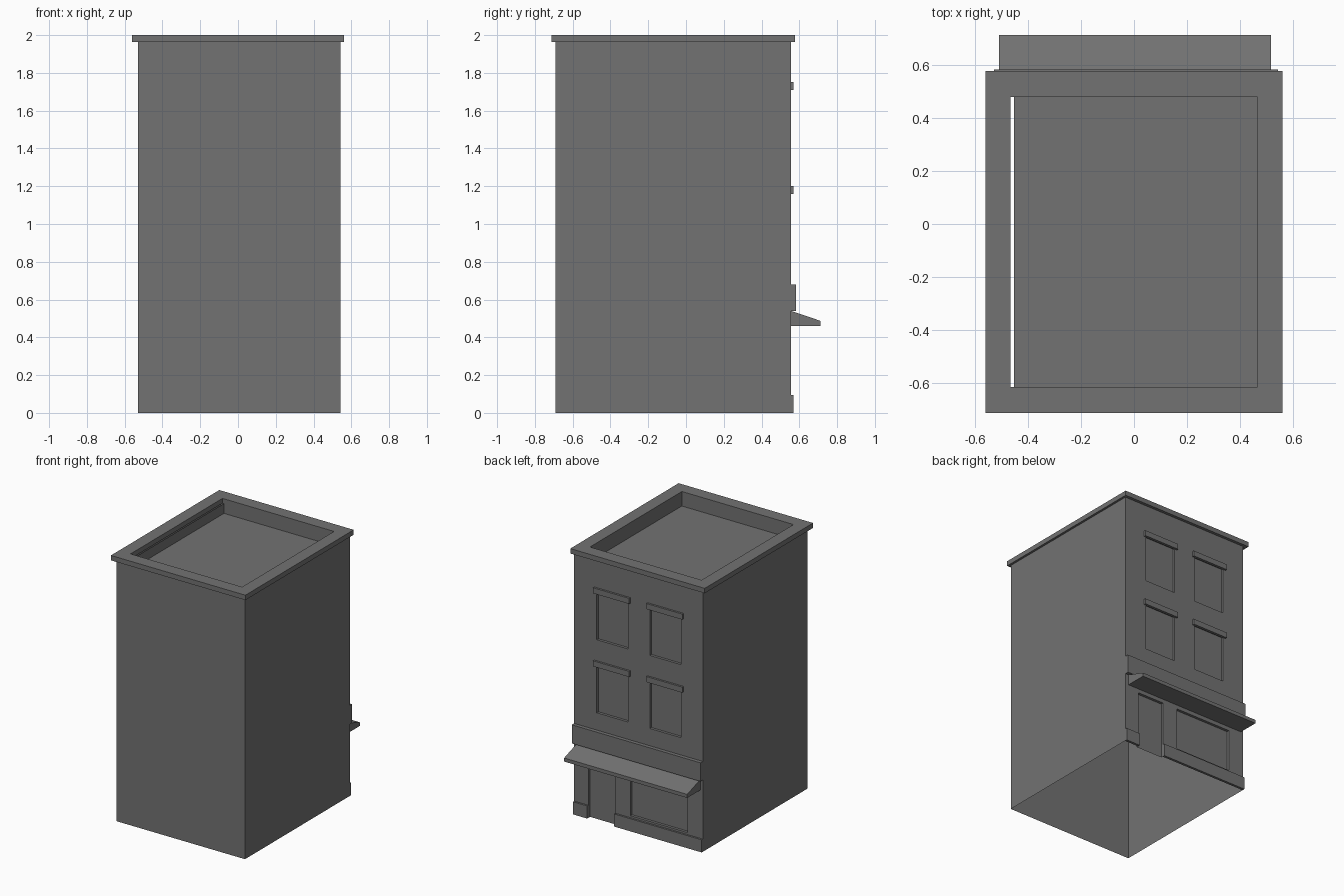
import bpy, bmesh

if "Cube" in bpy.data.objects:
    bpy.data.objects.remove(bpy.data.objects["Cube"])

grey = bpy.data.materials.new("dark_grey")
grey.diffuse_color = (0.17, 0.17, 0.17, 1)
grey.use_nodes = True
grey.node_tree.nodes["Principled BSDF"].inputs["Base Color"].default_value = grey.diffuse_color


def mesh_object(name, bm):
    bmesh.ops.recalc_face_normals(bm, faces=bm.faces)
    me = bpy.data.meshes.new(name)
    bm.to_mesh(me)
    bm.free()
    me.materials.append(grey)
    ob = bpy.data.objects.new(name, me)
    bpy.context.collection.objects.link(ob)
    return ob


def box(name, x, y, z):
    bm = bmesh.new()
    bmesh.ops.create_cube(bm, size=1)
    for v in bm.verts:
        v.co = [r[0] if c < 0 else r[1] for c, r in zip(v.co, (x, y, z))]
    return mesh_object(name, bm)


def cut(target, *ranges):
    cutter = box("cutter", *ranges)
    cutter.hide_render = True
    mod = target.modifiers.new("cut", 'BOOLEAN')
    mod.operation = 'DIFFERENCE'
    mod.solver = 'EXACT'
    mod.object = cutter
    bpy.context.view_layer.objects.active = target
    bpy.ops.object.modifier_apply(modifier=mod.name)
    bpy.data.objects.remove(cutter)


def remove_level(ob, level, flip=False):
    """Delete the horizontal faces at one height."""
    bm = bmesh.new()
    bm.from_mesh(ob.data)
    faces = [f for f in bm.faces if all(abs(v.co.z - level) < 1e-4 for v in f.verts)]
    bmesh.ops.delete(bm, geom=faces, context='FACES')
    if flip:
        bmesh.ops.reverse_faces(bm, faces=bm.faces)
    bm.to_mesh(ob.data)
    bm.free()


L, R, WALL = -0.529, 0.543, 0.555
DEPTH = (WALL - 0.02, 0.7)

# Main block: hollow shell with recessed windows, shop window and doorway
body = box("building_body", (L, R), (-0.692, WALL), (0, 1.965))
for cx in (-0.218, 0.225):
    for z in (0.81, 1.36):
        cut(body, (cx - 0.13, cx + 0.13), DEPTH, (z, z + 0.36))
        box("window_lintel", (cx - 0.15, cx + 0.15), (WALL - 0.005, 0.57),
            (z + 0.35, z + 0.392))
cut(body, (-0.40, 0.075), DEPTH, (0.11, 0.43))
cut(body, (0.2, 0.425), DEPTH, (-0.05, 0.43))
remove_level(body, 1.965)
remove_level(body, 0)

# Cornice ring around the roof
cornice = box("roof_cornice", (-0.56, 0.56), (-0.712, 0.577), (1.963, 2.0))
cut(cornice, (-0.465, 0.465), (-0.615, 0.479), (1.9, 2.1))

# Sunken roof: floor and inner parapet walls
roof = box("sunken_roof", (-0.453, 0.466), (-0.616, 0.48), (1.89, 1.964))
remove_level(roof, 1.964, flip=True)

# Shop fascia board and plinths either side of the door
box("fascia_board", (L, R), (WALL - 0.005, 0.583), (0.54, 0.68))
box("plinth_wide", (L, 0.2), (WALL - 0.005, 0.569), (0, 0.095))
box("plinth_narrow", (0.425, R), (WALL - 0.005, 0.569), (0, 0.095))

# Sloping awning from a side profile
profile = [(WALL, 0.46), (0.713, 0.46), (0.713, 0.487), (WALL, 0.54)]
bm = bmesh.new()
face = bm.faces.new([bm.verts.new((-0.509, y, z)) for y, z in profile])
ext = bmesh.ops.extrude_face_region(bm, geom=[face])
bmesh.ops.translate(bm, vec=(1.025, 0, 0),
                    verts=[g for g in ext["geom"] if isinstance(g, bmesh.types.BMVert)])
mesh_object("awning", bm)
